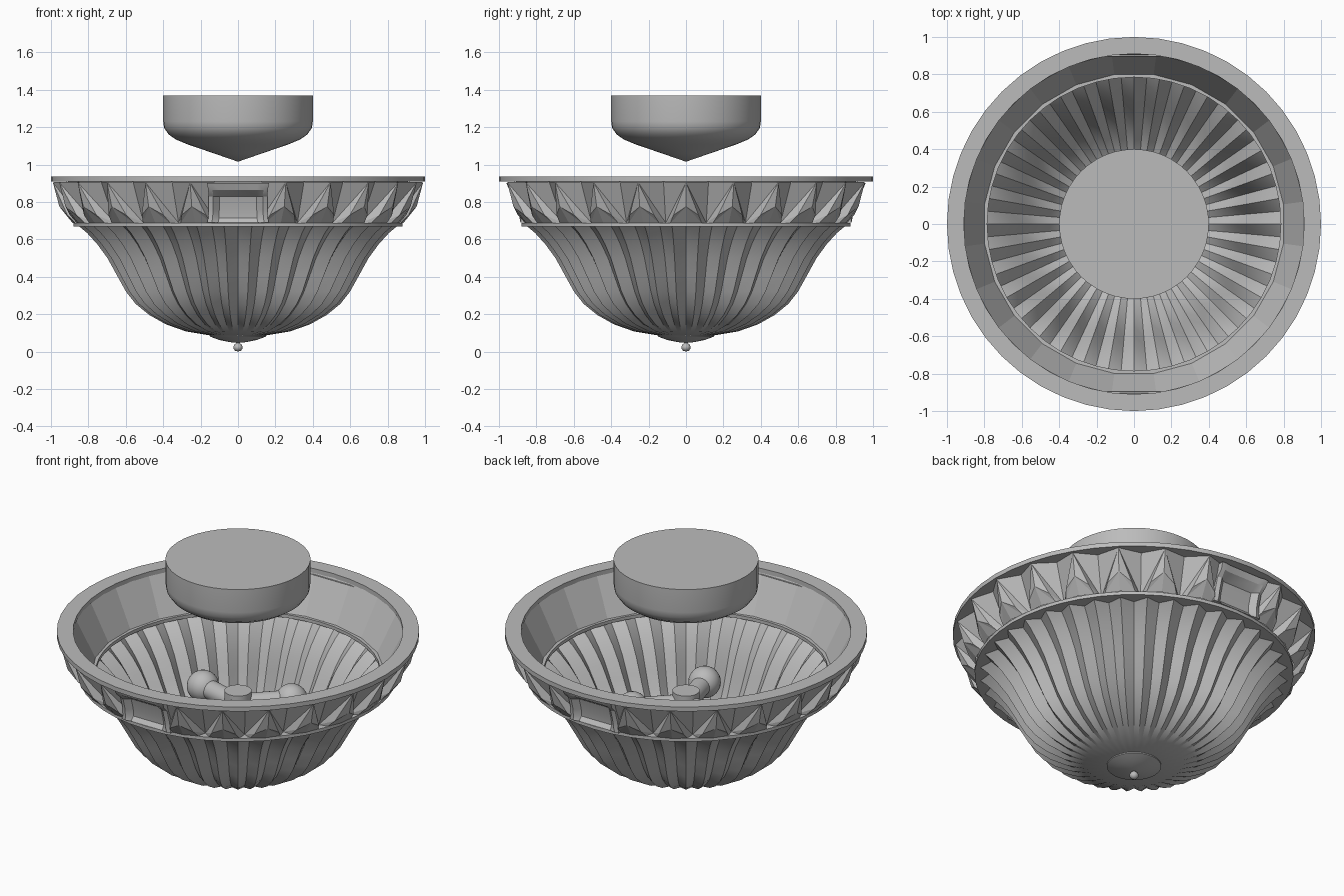
import bpy, bmesh
from math import sin, cos, pi, radians, hypot
from mathutils import Vector

cube = bpy.data.objects.get("Cube")
if cube:
    bpy.data.objects.remove(cube, do_unlink=True)

grey = bpy.data.materials.new("plain_grey")
grey.use_nodes = True
GREY = (0.5, 0.5, 0.5, 1)
grey.diffuse_color = GREY
grey.node_tree.nodes["Principled BSDF"].inputs["Base Color"].default_value = GREY


def polar(r, a, z):
    return Vector((r * cos(a), r * sin(a), z))


def finish(name, bm, smooth=None):
    bmesh.ops.remove_doubles(bm, verts=bm.verts, dist=0.0005)
    bmesh.ops.recalc_face_normals(bm, faces=bm.faces)
    mesh = bpy.data.meshes.new(name)
    bm.to_mesh(mesh)
    bm.free()
    mesh.materials.append(grey)
    obj = bpy.data.objects.new(name, mesh)
    bpy.context.collection.objects.link(obj)
    if smooth:
        bpy.ops.object.select_all(action='DESELECT')
        obj.select_set(True)
        bpy.context.view_layer.objects.active = obj
        bpy.ops.object.shade_smooth_by_angle(angle=radians(smooth))
    return obj


def lathe(name, profile, sides=48, smooth=30, closed=False, turn=0.0, radius=None):
    """Spin (r, z) points round z; radius(r, k) may vary the radius by column."""
    bm = bmesh.new()
    rings = []
    for r, z in profile:
        rings.append([bm.verts.new(polar(radius(r, k) if radius else r,
                                         2 * pi * k / sides + turn, z))
                      for k in range(sides)])
    pairs = list(zip(rings, rings[1:]))
    if closed:
        pairs.append((rings[-1], rings[0]))
    for low, high in pairs:
        for k in range(sides):
            n = (k + 1) % sides
            bm.faces.new((low[k], low[n], high[n], high[k]))
    return finish(name, bm, smooth)


# Ceiling canopy with a flat top and a pointed underside
lathe("ceiling_canopy", [(0, 1.015), (0.13, 1.06), (0.27, 1.108), (0.33, 1.133),
                         (0.37, 1.16), (0.395, 1.195), (0.4, 1.23),
                         (0.4, 1.37), (0, 1.37)])

# Fluted bowl: a zigzag radius that fades out towards the bottom
def flute(r, k):
    depth = 0.026 * min(1, max(0, (r - 0.1) / 0.45))
    return r + (depth if k % 2 else -depth)


lathe("fluted_bowl", [(0, 0.08), (0.14, 0.085), (0.27, 0.108), (0.37, 0.145),
                      (0.455, 0.195), (0.525, 0.255), (0.575, 0.32),
                      (0.625, 0.41), (0.675, 0.5), (0.73, 0.575),
                      (0.785, 0.635), (0.83, 0.672)],
      sides=72, smooth=22, radius=flute)

# Rims above and below the faceted band
lathe("top_rim", [(0.91, 0.908), (1.0, 0.908), (1.0, 0.935), (0.91, 0.935)], closed=True)
lathe("lower_rim", [(0.785, 0.668), (0.88, 0.668), (0.88, 0.688), (0.785, 0.688)],
      closed=True)

# Flat-sided lining behind the facets
UNITS = 24
STEP = 2 * pi / UNITS
lathe("band_lining", [(0.805, 0.686), (0.917, 0.91)], sides=UNITS, smooth=None,
      turn=STEP / 2)

# Cut-crystal facets, leaving room for the front and back plaques
bm = bmesh.new()
for unit in range(UNITS):
    if unit in (UNITS // 4, 3 * UNITS // 4):
        continue
    mid = unit * STEP

    def point(r, turn, z):
        return bm.verts.new(polar(r, mid + radians(turn), z))

    for side in (-1, 1):
        tip = point(0.99, 0, 0.905)
        belly = point(0.955, 0, 0.775)
        shoulder = point(0.915, side * 4.2, 0.73)
        foot = point(0.875, side * 5.5, 0.688)
        centre = point(0.885, 0, 0.688)
        valley = point(0.83, side * 7.5, 0.688)
        crest = point(0.922, side * 7.5, 0.908)
        for face in ((tip, belly, shoulder), (tip, shoulder, valley),
                     (tip, valley, crest), (belly, centre, foot),
                     (belly, foot, shoulder), (shoulder, foot, valley)):
            bm.faces.new(face)
finish("crystal_facets", bm)

# Scooped plaques with raised edges and side walls
def plaque(name, facing):
    bm = bmesh.new()
    columns = (-0.165, -0.14, -0.105, 0.105, 0.14, 0.165)
    scoop = (0.01, 0, 0.03, 0.03, 0, 0.01)
    rows = ((0.96, 0.9), (0.945, 0.865), (0.915, 0.83), (0.895, 0.76),
            (0.89, 0.715), (0.885, 0.69))
    grid = []
    for j, (out, z) in enumerate(rows):
        inset = 1 if 1 < j < 5 else 0.2
        grid.append([bm.verts.new((x * (1 - 0.05 * sin(pi * j / 5)),
                                   facing * (out - s * inset), z))
                     for x, s in zip(columns, scoop)])
    for upper, lower in zip(grid, grid[1:]):
        for k in range(len(columns) - 1):
            bm.faces.new((upper[k], upper[k + 1], lower[k + 1], lower[k]))
    border = [e for e in bm.edges if e.is_boundary]
    walls = bmesh.ops.extrude_edge_only(bm, edges=border)["geom"]
    for v in walls:
        if isinstance(v, bmesh.types.BMVert):
            v.co.y = facing * (0.8 + 0.45 * (v.co.z - 0.69))
    finish(name, bm, 25)


plaque("front_plaque", -1)
plaque("back_plaque", 1)

# Bottom cap and finial
lathe("bottom_cap", [(0, 0.09), (0.15, 0.09), (0.15, 0.08), (0.1, 0.062),
                     (0.04, 0.05), (0, 0.046)], sides=40)
lathe("finial", [(0, 0), (0.015, 0.004), (0.024, 0.015), (0.025, 0.027),
                 (0.017, 0.04), (0.01, 0.045), (0.01, 0.06)], sides=16, smooth=60)

# Lamp stem with three bulbs on short sockets
lathe("lamp_stem", [(0, 0.08), (0.04, 0.08), (0.04, 0.42), (0.075, 0.42),
                    (0.075, 0.57), (0, 0.57)], sides=32)


def add_smooth(name):
    obj = bpy.context.object
    obj.name = name
    obj.data.materials.append(grey)
    bpy.ops.object.shade_smooth_by_angle(angle=radians(35))


for i in range(3):
    a = radians(45 + 120 * i)
    bpy.ops.mesh.primitive_uv_sphere_add(segments=24, ring_count=14, radius=0.09,
                                         location=polar(0.3, a, 0.49))
    add_smooth(f"bulb_{i + 1}")
    bpy.ops.mesh.primitive_cylinder_add(vertices=24, radius=0.055, depth=0.2,
                                        location=polar(0.15, a, 0.49),
                                        rotation=(0, pi / 2, a))
    add_smooth(f"bulb_socket_{i + 1}")
